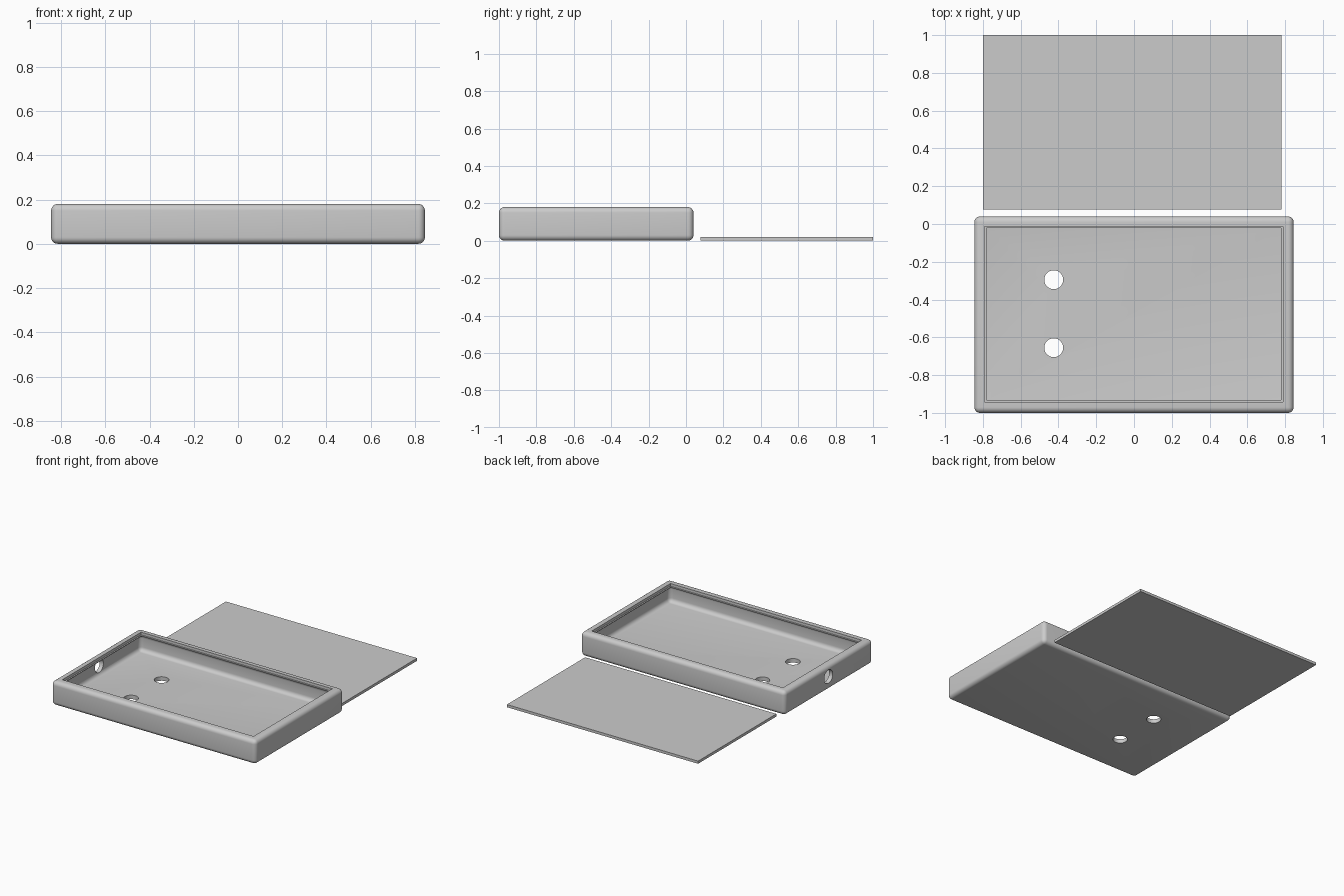
import bpy
import math

cube = bpy.data.objects.get("Cube")
if cube:
    bpy.data.objects.remove(cube, do_unlink=True)

grey = bpy.data.materials.new("light_grey")
grey.use_nodes = True
grey.diffuse_color = (0.6, 0.6, 0.6, 1)
grey.node_tree.nodes["Principled BSDF"].inputs["Base Color"].default_value = (0.6, 0.6, 0.6, 1)


def activate(obj):
    bpy.ops.object.select_all(action="DESELECT")
    obj.select_set(True)
    bpy.context.view_layer.objects.active = obj


def box(name, low, high, radius=0):
    """Box between two corners, with optional rounded edges."""
    centre = [(a + b) / 2 for a, b in zip(low, high)]
    bpy.ops.mesh.primitive_cube_add(size=1, location=centre)
    obj = bpy.context.object
    obj.name = name
    obj.scale = [b - a for a, b in zip(low, high)]
    bpy.ops.object.transform_apply(location=False, rotation=False, scale=True)
    obj.data.materials.append(grey)
    if radius:
        bevel = obj.modifiers.new("rounding", "BEVEL")
        bevel.width, bevel.segments = radius, 6
        bpy.ops.object.modifier_apply(modifier=bevel.name)
    return obj


def drill(name, location, rotation=(0, 0, 0)):
    bpy.ops.mesh.primitive_cylinder_add(vertices=48, radius=0.05, depth=0.12,
                                        location=location, rotation=rotation)
    obj = bpy.context.object
    obj.name = name
    obj.data.materials.append(grey)
    return obj


def cut(target, cutter):
    activate(target)
    mod = target.modifiers.new("cut", "BOOLEAN")
    mod.operation, mod.solver, mod.object = "DIFFERENCE", "EXACT", cutter
    bpy.ops.object.modifier_apply(modifier=mod.name)
    bpy.data.objects.remove(cutter, do_unlink=True)


# Tray with rounded outside and hollow, rounded inside
tray = box("tray", (-0.845, -1, 0), (0.845, 0.04, 0.18), 0.03)
cut(tray, box("cavity", (-0.815, -0.97, 0.03), (0.815, 0.01, 0.155), 0.03))

# Square opening under the rim, with a narrow seat for the lid
cut(tray, box("opening", (-0.782, -0.932, 0.1), (0.778, -0.022, 0.3)))
cut(tray, box("lid_seat", (-0.792, -0.942, 0.16), (0.788, -0.012, 0.3)))

# Two holes through the floor, one through the end wall
for y in (-0.295, -0.655):
    cut(tray, drill("floor_hole", (-0.425, y, 0)))
cut(tray, drill("wall_hole", (-0.845, -0.475, 0.1), (0, math.pi / 2, 0)))
activate(tray)
bpy.ops.object.shade_smooth_by_angle(angle=math.radians(30))

# Flat lid lying behind the tray
box("lid", (-0.8, 0.077, 0), (0.78, 1, 0.02))
